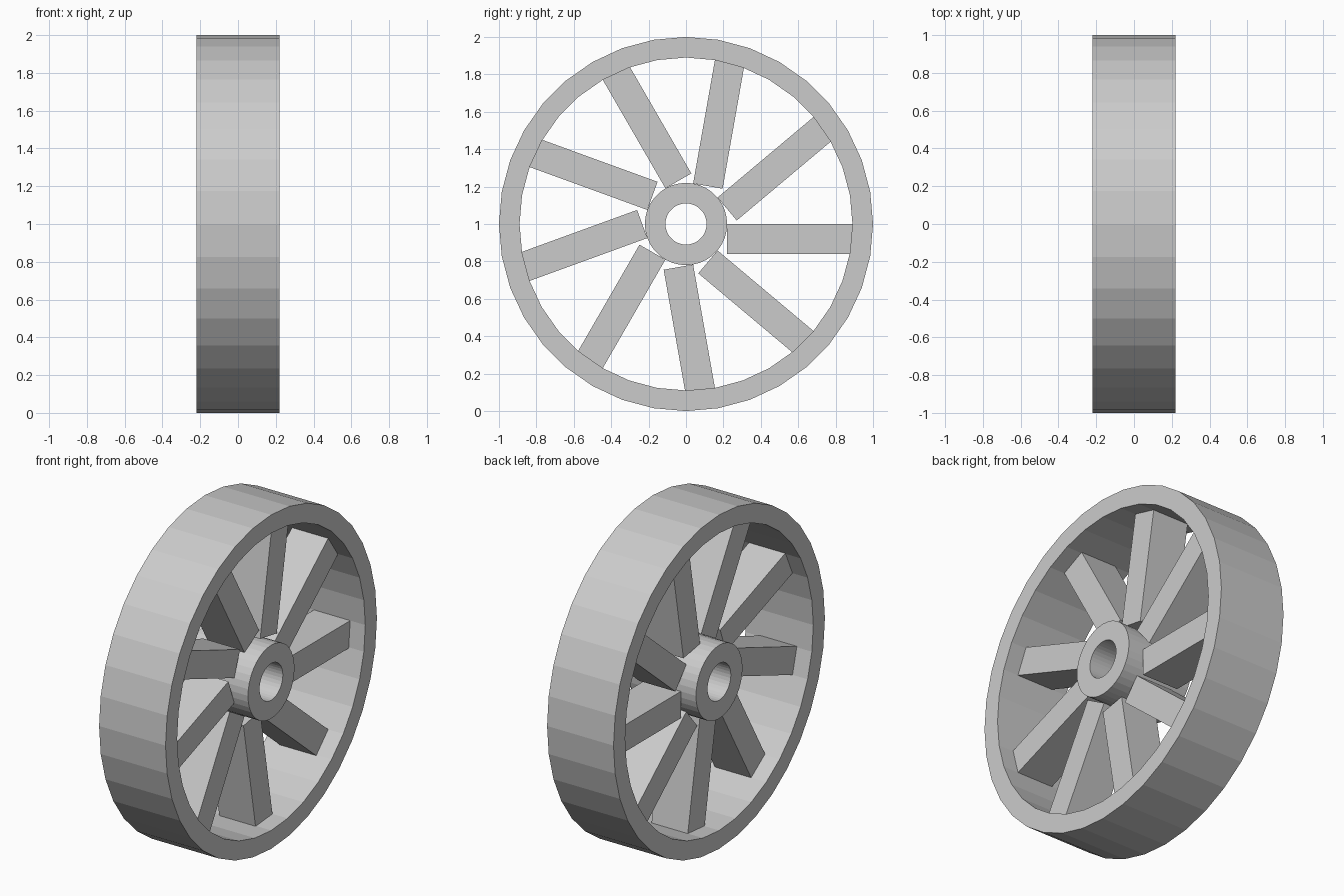
import bpy
import bmesh
from math import cos, sin, radians, tau
from mathutils import Matrix

old = bpy.data.objects.get("Cube")
if old:
    bpy.data.objects.remove(old, do_unlink=True)

SIDES = 36
SPOKES = 9
HALF_WIDTH = 0.22
SPOKE_HALF = 0.12
RIM_OUTER, RIM_INNER = 1.0, 0.89
HUB_OUTER, HUB_INNER = 0.22, 0.11
SPOKE_DEPTH = 0.16
CENTRE = Matrix.Translation((0, 0, 1))

grey = bpy.data.materials.new("plain_grey")
grey.use_nodes = True
grey.diffuse_color = (0.6, 0.6, 0.6, 1)
grey.node_tree.nodes["Principled BSDF"].inputs["Base Color"].default_value = (0.6, 0.6, 0.6, 1)


def add_object(name, bm, matrix):
    bmesh.ops.recalc_face_normals(bm, faces=bm.faces)
    mesh = bpy.data.meshes.new(name)
    bm.to_mesh(mesh)
    bm.free()
    mesh.materials.append(grey)
    obj = bpy.data.objects.new(name, mesh)
    obj.matrix_world = matrix
    bpy.context.collection.objects.link(obj)
    return obj


def add_ring(name, outer, inner):
    """Flat-faced tube whose axis runs along x."""
    bm = bmesh.new()
    profile = [(outer, -HALF_WIDTH), (outer, HALF_WIDTH),
               (inner, HALF_WIDTH), (inner, -HALF_WIDTH)]
    loops = []
    for i in range(SIDES):
        a = tau * i / SIDES
        loops.append([bm.verts.new((x, r * cos(a), r * sin(a))) for r, x in profile])
    for i, here in enumerate(loops):
        there = loops[(i + 1) % SIDES]
        for j in range(4):
            k = (j + 1) % 4
            bm.faces.new((here[j], here[k], there[k], there[j]))
    return add_object(name, bm, CENTRE)


# Rim and hub
add_ring("rim", RIM_OUTER, RIM_INNER)
add_ring("hub", HUB_OUTER, HUB_INNER)

# Spokes: one edge lies on the radius, the body is offset to one side
length = RIM_INNER - HUB_OUTER
for i in range(SPOKES):
    bm = bmesh.new()
    bmesh.ops.create_cube(bm, size=1)
    bmesh.ops.scale(bm, vec=(2 * SPOKE_HALF, length, SPOKE_DEPTH), verts=bm.verts)
    bmesh.ops.translate(bm, vec=(0, HUB_OUTER + length / 2, -SPOKE_DEPTH / 2), verts=bm.verts)
    turn = Matrix.Rotation(radians(360 / SPOKES * i), 4, "X")
    add_object(f"spoke_{i + 1}", bm, CENTRE @ turn)
